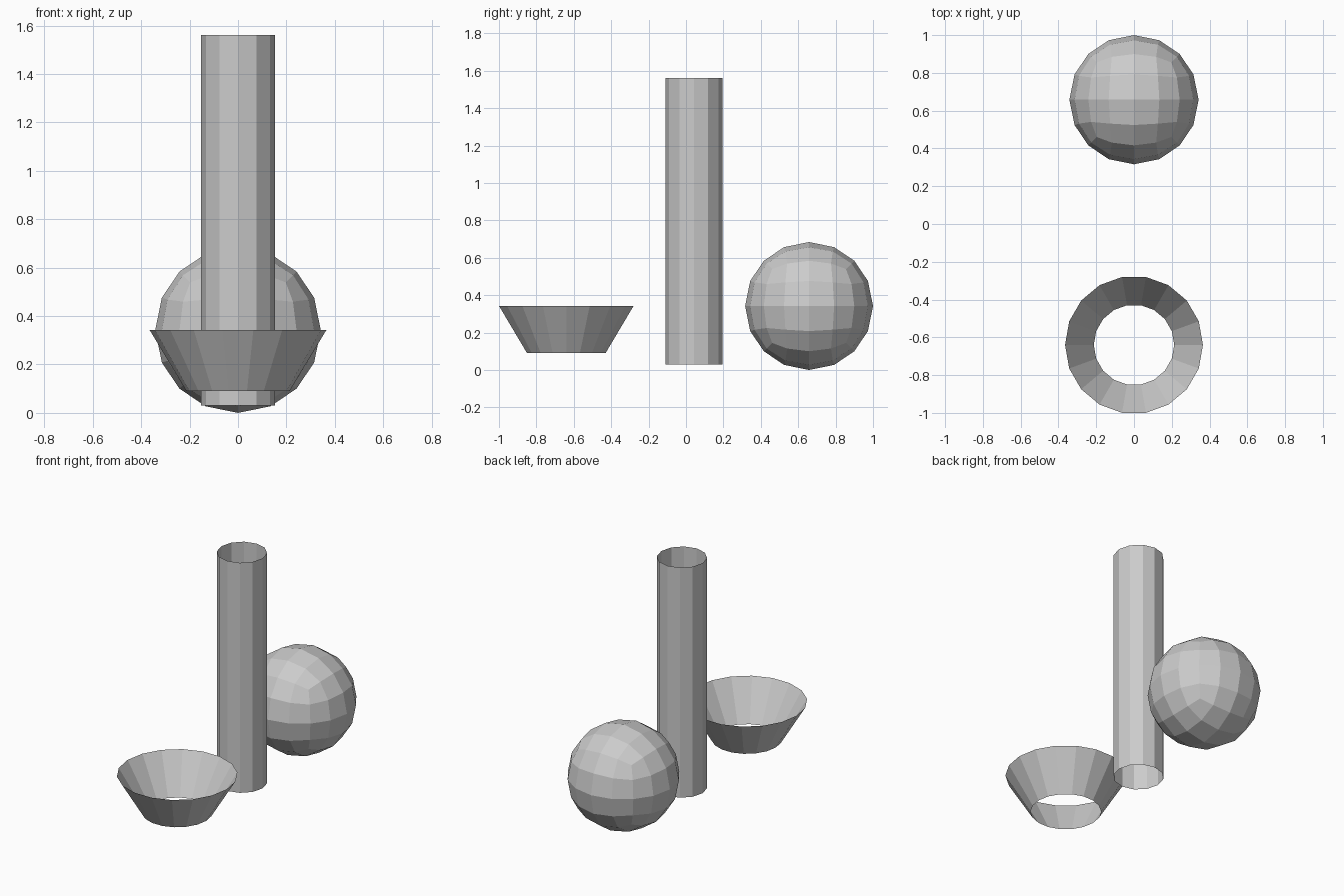
import bpy, math

if "Cube" in bpy.data.objects:
    bpy.data.objects.remove(bpy.data.objects["Cube"])


def open_ring(name, sides, r_bottom, r_top, y, z0, z1):
    """Uncapped tube or cone section standing upright."""
    bpy.ops.mesh.primitive_cone_add(
        vertices=sides, radius1=r_bottom, radius2=r_top, depth=z1 - z0,
        end_fill_type='NOTHING', location=(0, y, (z0 + z1) / 2),
        rotation=(0, 0, math.pi / 2))
    bpy.context.object.name = name


# Tall open tube in the middle
open_ring("tube", 12, 0.152, 0.152, 0.042, 0.03, 1.562)

# Open flared bowl at the front
open_ring("flared_bowl", 18, 0.213, 0.365, -0.64, 0.09, 0.342)

# Faceted ball at the back: subdivided cube cast to a sphere
R = 0.342
bpy.ops.mesh.primitive_cube_add(size=2 * R, location=(0, 1 - R, R))
ball = bpy.context.object
ball.name = "ball"
sub = ball.modifiers.new("subdivide", 'SUBSURF')
sub.levels = sub.render_levels = 2
cast = ball.modifiers.new("round", 'CAST')
cast.cast_type = 'SPHERE'
cast.factor = 1
cast.use_radius_as_size = False
cast.size = R
bpy.ops.object.shade_flat()
